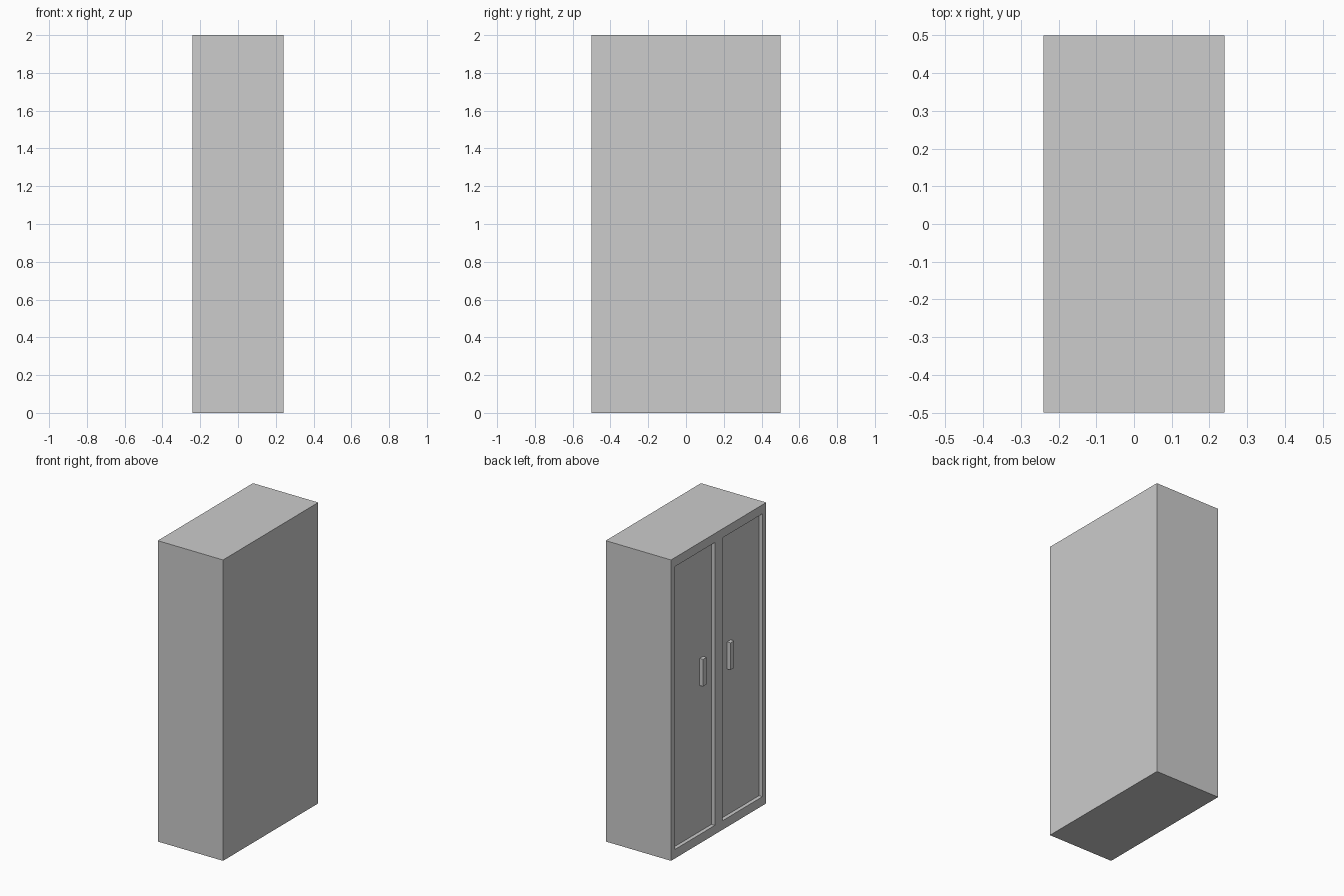
import bpy
import bmesh
from mathutils import Vector

if "Cube" in bpy.data.objects:
    bpy.data.objects.remove(bpy.data.objects["Cube"], do_unlink=True)

DEPTH, WIDTH, HEIGHT = 0.48, 1.0, 2.0
FACE_X = -DEPTH / 2          # the doors are on the -x side
RECESS = 0.025
DOOR_INNER, DOOR_OUTER = 0.04, 0.46
DOOR_BOTTOM, DOOR_TOP = 0.06, 1.94

grey = bpy.data.materials.new("plain_grey")
grey.use_nodes = True
grey.diffuse_color = (0.604, 0.604, 0.604, 1)
grey.node_tree.nodes["Principled BSDF"].inputs["Base Color"].default_value = grey.diffuse_color


def box_mesh(low, high):
    """Box as a bmesh between two corners."""
    low, high = Vector(low), Vector(high)
    bm = bmesh.new()
    bmesh.ops.create_cube(bm, size=1)
    bmesh.ops.scale(bm, vec=high - low, verts=bm.verts)
    bmesh.ops.translate(bm, vec=(low + high) / 2, verts=bm.verts)
    return bm


def finish(bm, name):
    mesh = bpy.data.meshes.new(name)
    bm.to_mesh(mesh)
    bm.free()
    mesh.materials.append(grey)
    obj = bpy.data.objects.new(name, mesh)
    bpy.context.collection.objects.link(obj)
    return obj


def door_side_faces(bm):
    return [f for f in bm.faces if f.normal.x < -0.9]


# Cabinet body: cut the door side into a grid
body = box_mesh((FACE_X, -WIDTH / 2, 0), (-FACE_X, WIDTH / 2, HEIGHT))
body.normal_update()
cuts = [((0, y, 0), (0, 1, 0)) for y in (-DOOR_OUTER, -DOOR_INNER, DOOR_INNER, DOOR_OUTER)]
cuts += [((0, 0, z), (0, 0, 1)) for z in (DOOR_BOTTOM, DOOR_TOP)]
for point, normal in cuts:
    faces = door_side_faces(body)
    edges = {e for f in faces for e in f.edges}
    verts = {v for f in faces for v in f.verts}
    bmesh.ops.bisect_plane(body, geom=faces + list(edges) + list(verts),
                           plane_co=point, plane_no=normal)
    body.normal_update()

# Sunken door panels
panels = []
for face in door_side_faces(body):
    centre = face.calc_center_median()
    if DOOR_INNER < abs(centre.y) < DOOR_OUTER and DOOR_BOTTOM < centre.z < DOOR_TOP:
        panels.append(face)
bmesh.ops.inset_individual(body, faces=panels, thickness=0, depth=-RECESS)
finish(body, "cabinet_body")

# Door handles, flush with the frame
for side, name in ((1, "left_door_handle"), (-1, "right_door_handle")):
    y = side * 0.144
    finish(box_mesh((FACE_X, y - 0.019, 1.03), (FACE_X + RECESS, y + 0.019, 1.21)), name)
